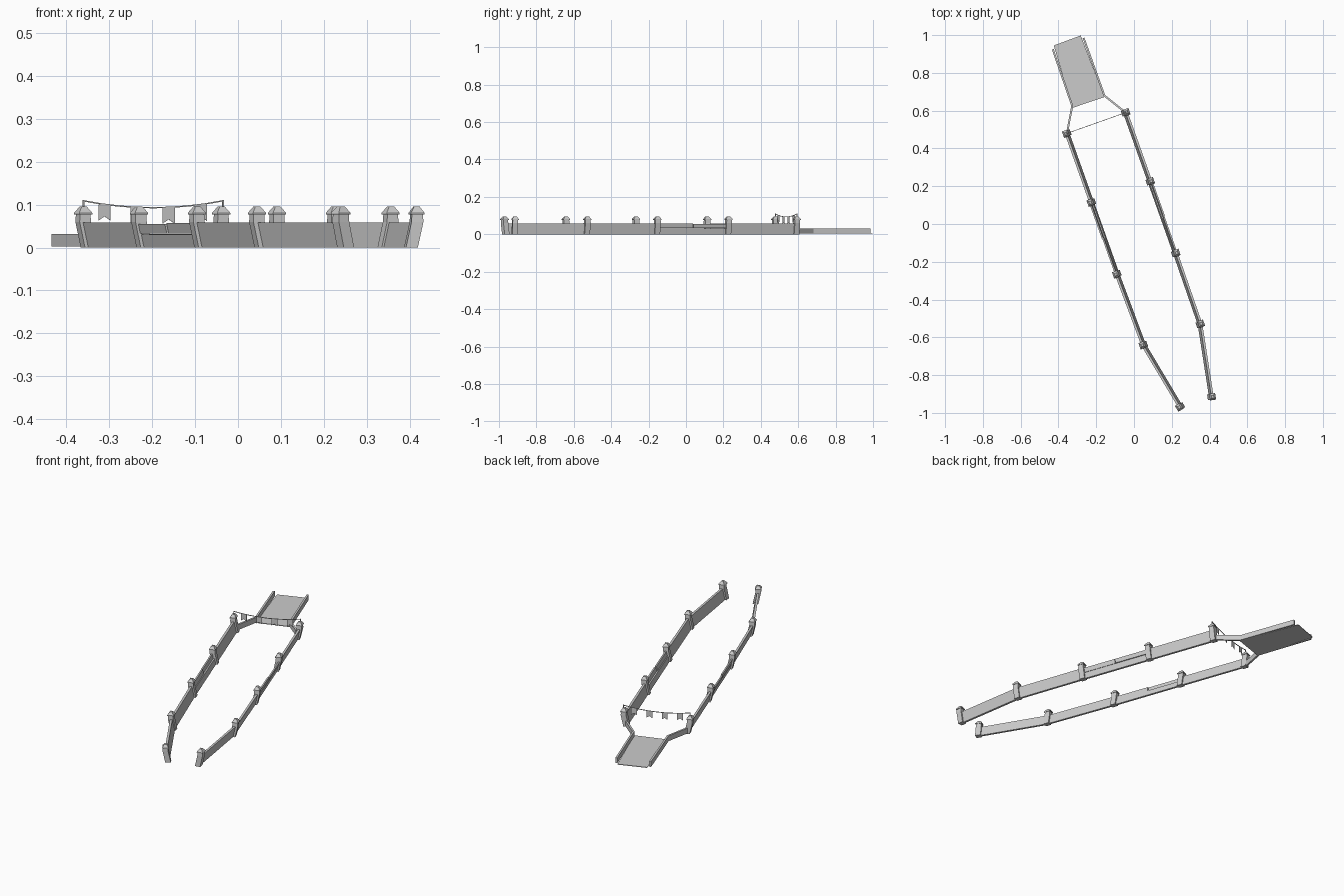
import bpy, bmesh
from mathutils import Vector as V

if "Cube" in bpy.data.objects:
    bpy.data.objects.remove(bpy.data.objects["Cube"])

UP = V((0, 0, 1))


def loft(name, rings):
    """Closed solid through rings of equal point count."""
    bm = bmesh.new()
    vs = [[bm.verts.new(p) for p in r] for r in rings]
    n = len(vs[0])
    for a, b in zip(vs, vs[1:]):
        for i in range(n):
            bm.faces.new((a[i], a[(i + 1) % n], b[(i + 1) % n], b[i]))
    bm.faces.new(vs[0])
    bm.faces.new(vs[-1])
    bmesh.ops.recalc_face_normals(bm, faces=bm.faces)
    me = bpy.data.meshes.new(name)
    bm.to_mesh(me)
    bm.free()
    ob = bpy.data.objects.new(name, me)
    bpy.context.collection.objects.link(ob)
    return ob


def rect(c, d, o, hd, ho, z):
    return [c + d * (hd * i) + o * (ho * j) + UP * z
            for i, j in ((-1, -1), (1, -1), (1, 1), (-1, 1))]


def lean(z):
    return -0.007 + 0.22 * z


def wall(name, a, b, o, z0, z1, half=0.006, off=0.0, leaning=True):
    """Board between plan points a and b, leaning towards o."""
    d = (b - a).normalized()
    c, hd = (a + b) / 2, (b - a).length / 2
    rings = [rect(c + o * (off + (lean(z) if leaning else 0)), d, o, hd, half, z)
             for z in (z0, z1)]
    return loft(name, rings)


def post(name, c, d, o):
    # leaning shaft, then upright head with bevelled cap
    top = c + o * lean(0.06)
    loft(name, [rect(c + o * lean(0), d, o, 0.015, 0.014, 0),
                rect(top, d, o, 0.015, 0.014, 0.06),
                rect(top, d, o, 0.014, 0.013, 0.079)])
    loft(name + "_cap", [rect(top, d, o, 0.018, 0.016, 0.077),
                         rect(top, d, o, 0.018, 0.016, 0.081),
                         rect(top, d, o, 0.007, 0.006, 0.096)])


sides = {
    "left": (1, [(-.355, .48), (-.225, .115), (-.09, -.265), (.05, -.64), (.245, -.967)]),
    "right": (-1, [(-.045, .59), (.085, .225), (.22, -.155), (.35, -.53), (.41, -.915)]),
}

# Long side walls, gates and posts
for side, (s, pts) in sides.items():
    pts = [V((x, y, 0)) for x, y in pts]
    for i, p in enumerate(pts):
        if i == 0:
            d = pts[1] - p
        elif i == 4:
            d = p - pts[3]
        else:
            d = pts[2] - pts[1]
        d.normalize()
        o = V((d.y, -d.x, 0)) * s
        post(f"{side}_post_{i}", p, d, o)
        if i == 4:
            continue
        q = pts[i + 1]
        d = (q - p).normalized()
        o = V((d.y, -d.x, 0)) * s
        if i == 1:
            # gate: low boards with two slightly staggered upper leaves
            wall(f"{side}_gate_base", p, q, o, 0, 0.031)
            m = (p + q) / 2
            wall(f"{side}_gate_leaf_a", p, m - d * .002, o, 0.033, 0.055, 0.004, 0.004)
            wall(f"{side}_gate_leaf_b", m + d * .002, q, o, 0.033, 0.057, 0.004, 0.001)
        else:
            wall(f"{side}_wall_{i}", p, q, o, 0, 0.058)

# Loading ramp with side rails
plate = [V(p) for p in ((-.425, .945, 0), (-.282, .998, 0), (-.157, .672, 0), (-.325, .615, 0))]
loft("ramp_floor", [[p + UP * z for p in plate] for z in (0.003, 0.006)])
rails = {"left": ((-.43, .925), (-.327, .625), (-.355, .48)),
         "right": ((-.267, .985), (-.157, .68), (-.045, .59))}
for side, pts in rails.items():
    a, b, c = [V((x, y, 0)) for x, y in pts]
    for nm, p, q in (("ramp_rail", a, b), ("funnel_wall", b, c)):
        d = (q - p).normalized()
        wall(f"{side}_{nm}", p, q, V((-d.y, d.x, 0)), 0.003, 0.032, 0.005, leaning=False)

# Bunting across the funnel end
A, B = V((-.36, .478, 0)), V((-.035, .593, 0))
d = (B - A).normalized()
o = V((-d.y, d.x, 0))


def rope_at(t):
    return A.lerp(B, t) + UP * (0.109 - 0.016 * 4 * t * (1 - t))


N = 8
loft("bunting_rope", [[rope_at(k / N) + o * (.0015 * i) + UP * (.0015 * j)
                       for i, j in ((-1, -1), (1, -1), (1, 1), (-1, 1))]
                      for k in range(N + 1)])
for nm, p in (("left", A), ("right", B)):
    loft(f"{nm}_bunting_pole", [rect(p, d, o, .0015, .0015, z) for z in (0.085, 0.111)])
for k, t in enumerate((.15, .38, .61, .84)):
    c = rope_at(t)
    shape = [(-.015, 0), (.015, 0), (.015, -.038), (0, -.028), (-.015, -.038)]
    loft(f"flag_{k}", [[c + d * x + UP * z + o * e for x, z in shape]
                       for e in (-.0008, .0008)])
